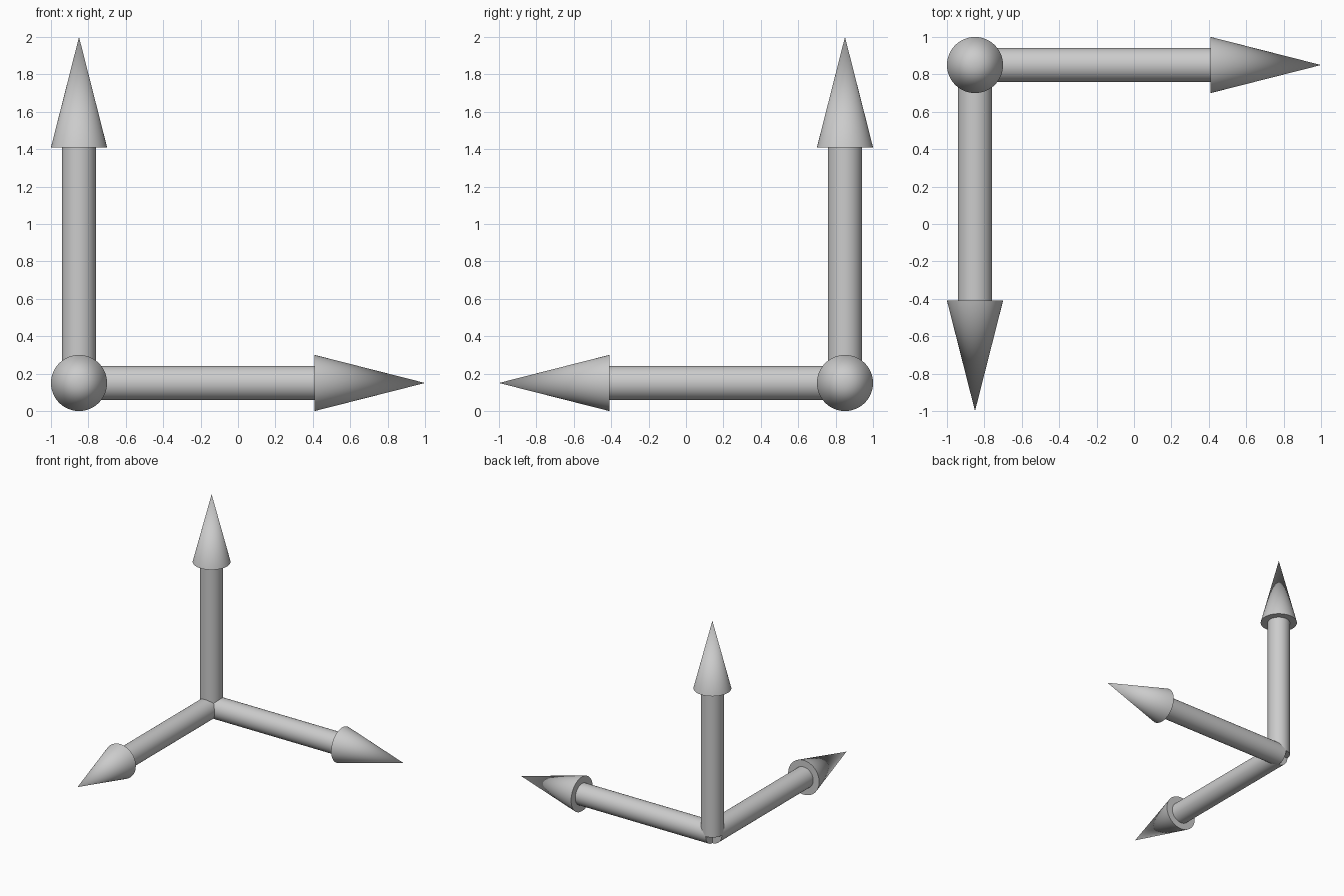
import bpy
import math
from mathutils import Vector

cube = bpy.data.objects.get("Cube")
if cube:
    bpy.data.objects.remove(cube, do_unlink=True)

CORNER = Vector((-0.85, 0.85, 0.15))
LENGTH, HEAD_LENGTH = 1.85, 0.59
SHAFT_RADIUS, HEAD_RADIUS = 0.092, 0.15

grey = bpy.data.materials.new("grey")
grey.use_nodes = True
colour = (0.6, 0.6, 0.6, 1)
grey.diffuse_color = colour
grey.node_tree.nodes["Principled BSDF"].inputs["Base Color"].default_value = colour


def tapered(name, axis, start, end, r1, r2):
    """Round solid along an axis, from start to end measured from the corner."""
    bpy.ops.mesh.primitive_cone_add(
        vertices=48, radius1=r1, radius2=r2, depth=end - start,
        location=CORNER + axis * (start + end) / 2,
        rotation=axis.to_track_quat('Z', 'Y').to_euler())
    obj = bpy.context.object
    obj.name = name
    obj.data.materials.append(grey)
    bpy.ops.object.shade_smooth_by_angle(angle=math.radians(40))


# Three arrows leaving a shared corner
arrows = {"up": (0, 0, 1), "left": (1, 0, 0), "front": (0, -1, 0)}
for side, direction in arrows.items():
    axis = Vector(direction)
    neck = LENGTH - HEAD_LENGTH
    tapered(side + "_shaft", axis, 0, neck, SHAFT_RADIUS, SHAFT_RADIUS)
    tapered(side + "_arrowhead", axis, neck, LENGTH, HEAD_RADIUS, 0)
